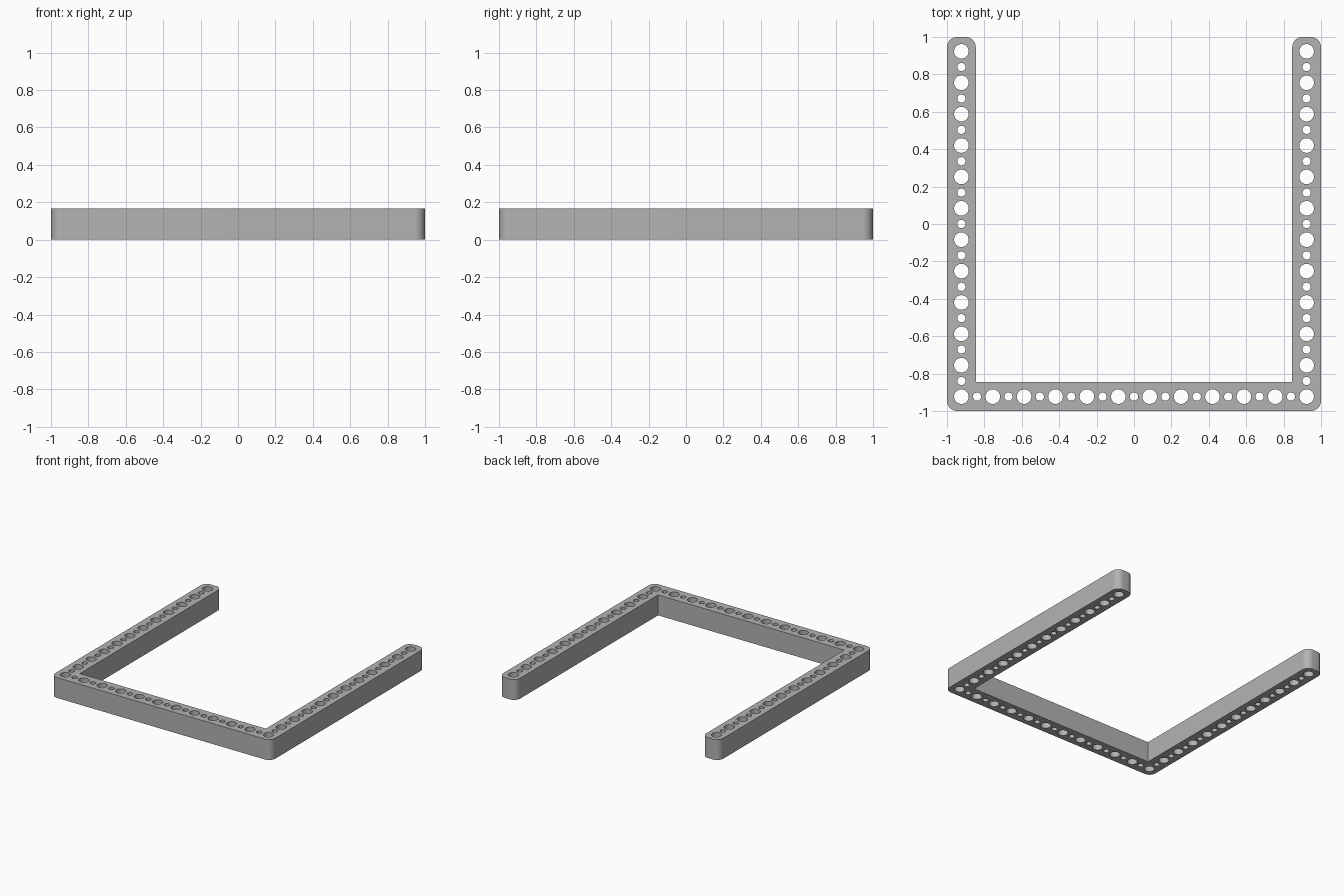
import bpy, bmesh, math
from mathutils import Vector

if "Cube" in bpy.data.objects:
    bpy.data.objects.remove(bpy.data.objects["Cube"], do_unlink=True)

HEIGHT = 0.168
WIDTH = 0.154
MID = 1 - WIDTH / 2          # centre line of each beam
INNER = 1 - WIDTH
ROUND = 0.055
PITCH = 2 * MID / 11

grey = bpy.data.materials.new("grey plastic")
grey.use_nodes = True
colour = (0.45, 0.45, 0.45, 1)
grey.diffuse_color = colour
grey.node_tree.nodes["Principled BSDF"].inputs["Base Color"].default_value = colour


def arc(x, y, r, start, sweep, steps):
    """Points along a circular arc, angles in degrees."""
    return [(x + r * math.cos(math.radians(start + sweep * i / steps)),
             y + r * math.sin(math.radians(start + sweep * i / steps)))
            for i in range(steps + 1)]


def add_loop(bm, points):
    verts = [bm.verts.new((x, y, 0)) for x, y in points]
    for a, b in zip(verts, verts[1:] + verts[:1]):
        bm.edges.new((a, b))


def add_hole(bm, x, y, r):
    add_loop(bm, arc(x, y, r, 0, 360, 32)[:-1])


bm = bmesh.new()

# U-shaped outline: right half from the front corner to the inner corner
c = 1 - ROUND
half = (arc(c, -c, ROUND, -90, 90, 10)
        + arc(c, c, ROUND, 0, 90, 10)
        + arc(INNER + ROUND, c, ROUND, 90, 90, 10)
        + [(INNER, -INNER)])
add_loop(bm, half + [(-x, y) for x, y in reversed(half)])

# Alternating large and small holes along the three beams
for i in range(23):
    t = -MID + i * PITCH / 2
    r = 0.039 if i % 2 == 0 else 0.022
    add_hole(bm, t, -MID, r)
    if i > 0:
        for side in (-MID, MID):
            add_hole(bm, side, t, r)

# Fill the perforated face and raise it into a solid
bmesh.ops.triangle_fill(bm, use_beauty=True, use_dissolve=False, edges=bm.edges[:])
raised = bmesh.ops.extrude_face_region(bm, geom=bm.faces[:], use_keep_orig=True)
bmesh.ops.translate(bm, vec=Vector((0, 0, HEIGHT)),
                    verts=[g for g in raised["geom"] if isinstance(g, bmesh.types.BMVert)])
bmesh.ops.recalc_face_normals(bm, faces=bm.faces[:])

mesh = bpy.data.meshes.new("perforated_u_frame")
bm.to_mesh(mesh)
bm.free()
mesh.materials.append(grey)
frame = bpy.data.objects.new("perforated_u_frame", mesh)
bpy.context.collection.objects.link(frame)

# Smooth the round walls, keep the rims sharp
bpy.ops.object.select_all(action='DESELECT')
frame.select_set(True)
bpy.context.view_layer.objects.active = frame
bpy.ops.object.shade_smooth_by_angle(angle=math.radians(30))
